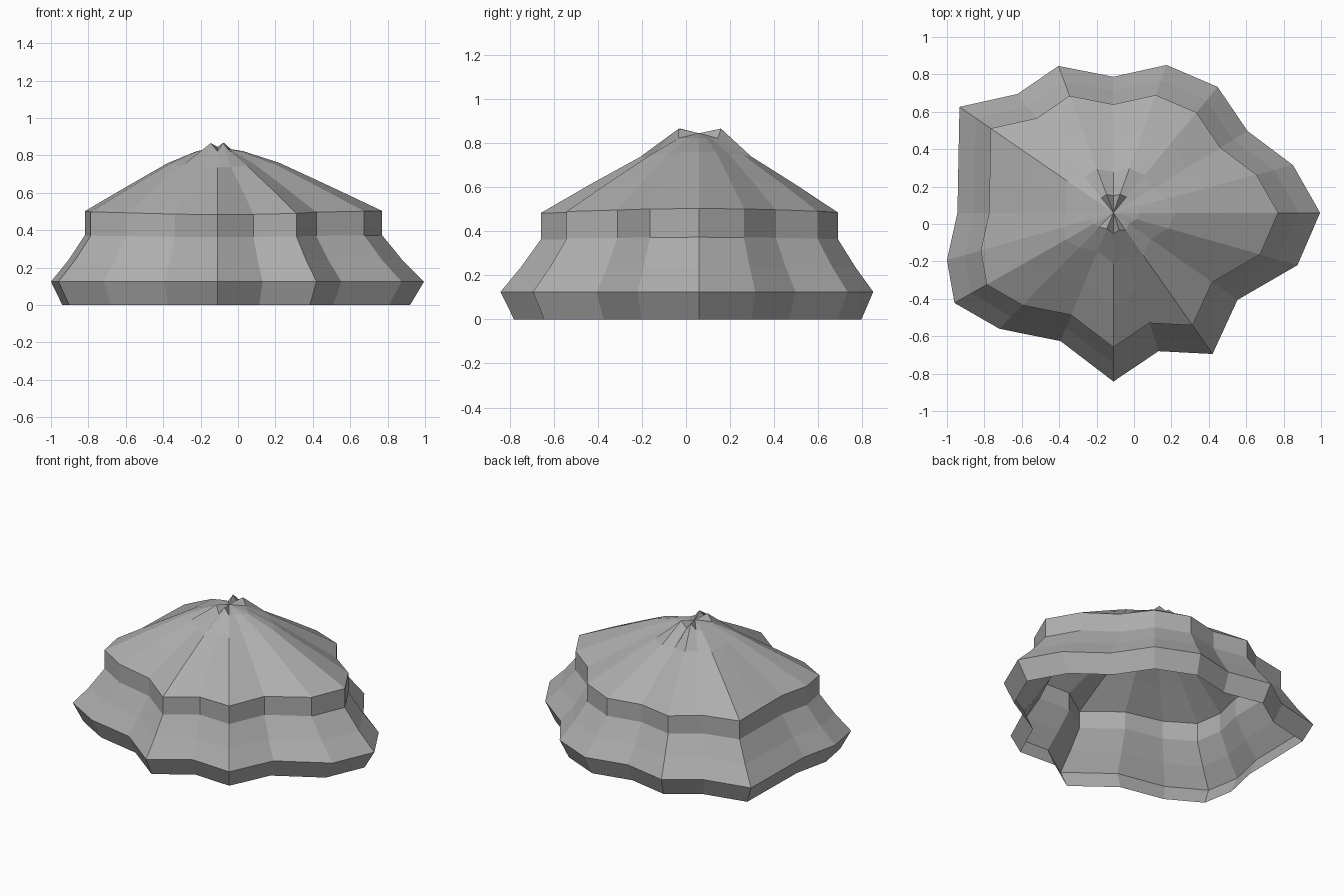
import bpy, bmesh, math

if "Cube" in bpy.data.objects:
    bpy.data.objects.remove(bpy.data.objects["Cube"])

# Wavy rim outline: 20 spokes, measured from the peak axis
CX, CY = -0.11, 0.06
RIM = [(1.105, 0), (.96, .255), (.717, .437), (.557, .673), (.284, .79),
       (0, .727), (-.294, .785), (-.513, .635), (-.823, .566), (-.829, .27),
       (-.834, 0), (-.89, -.253), (-.85, -.482), (-.61, -.62), (-.283, -.686),
       (0, -.902), (.241, -.74), (.53, -.755), (.663, -.466), (.984, -.28)]
N = len(RIM)

# Profile: (scale of the rim outline, height, height swing between sides and ends)
PROFILE = [(.932, 0, 0), (1, .125, 0), (.895, .24, 0), (.797, .368, .005),
           (.797, .493, .010), (.55, .622, .010), (.30, .748, .012), (.125, .83, 0)]
TIPS = {4, 6, 14, 16}   # raised pleats beside the peak

bm = bmesh.new()
rings = []
for level, (s, z, swing) in enumerate(PROFILE):
    ring = []
    for i, (x, y) in enumerate(RIM):
        h = z + swing * math.cos(2 * math.atan2(y, x))
        if level == len(PROFILE) - 1:
            h = .866 if i in TIPS else .822
        ring.append(bm.verts.new((CX + s * x, CY + s * y, h)))
    rings.append(ring)

# Open-bottomed canopy walls and roof
for lo, hi in zip(rings, rings[1:]):
    for i in range(N):
        j = (i + 1) % N
        bm.faces.new((lo[i], lo[j], hi[j], hi[i]))

# Peak
apex = bm.verts.new((CX, CY, .845))
for i in range(N):
    bm.faces.new((rings[-1][i], rings[-1][(i + 1) % N], apex))

mesh = bpy.data.meshes.new("canopy")
bm.to_mesh(mesh)
bm.free()
canopy = bpy.data.objects.new("canopy", mesh)
bpy.context.collection.objects.link(canopy)

grey = bpy.data.materials.new("plain grey")
grey.diffuse_color = (.42, .42, .42, 1)
grey.use_nodes = True
grey.node_tree.nodes["Principled BSDF"].inputs["Base Color"].default_value = grey.diffuse_color
mesh.materials.append(grey)
